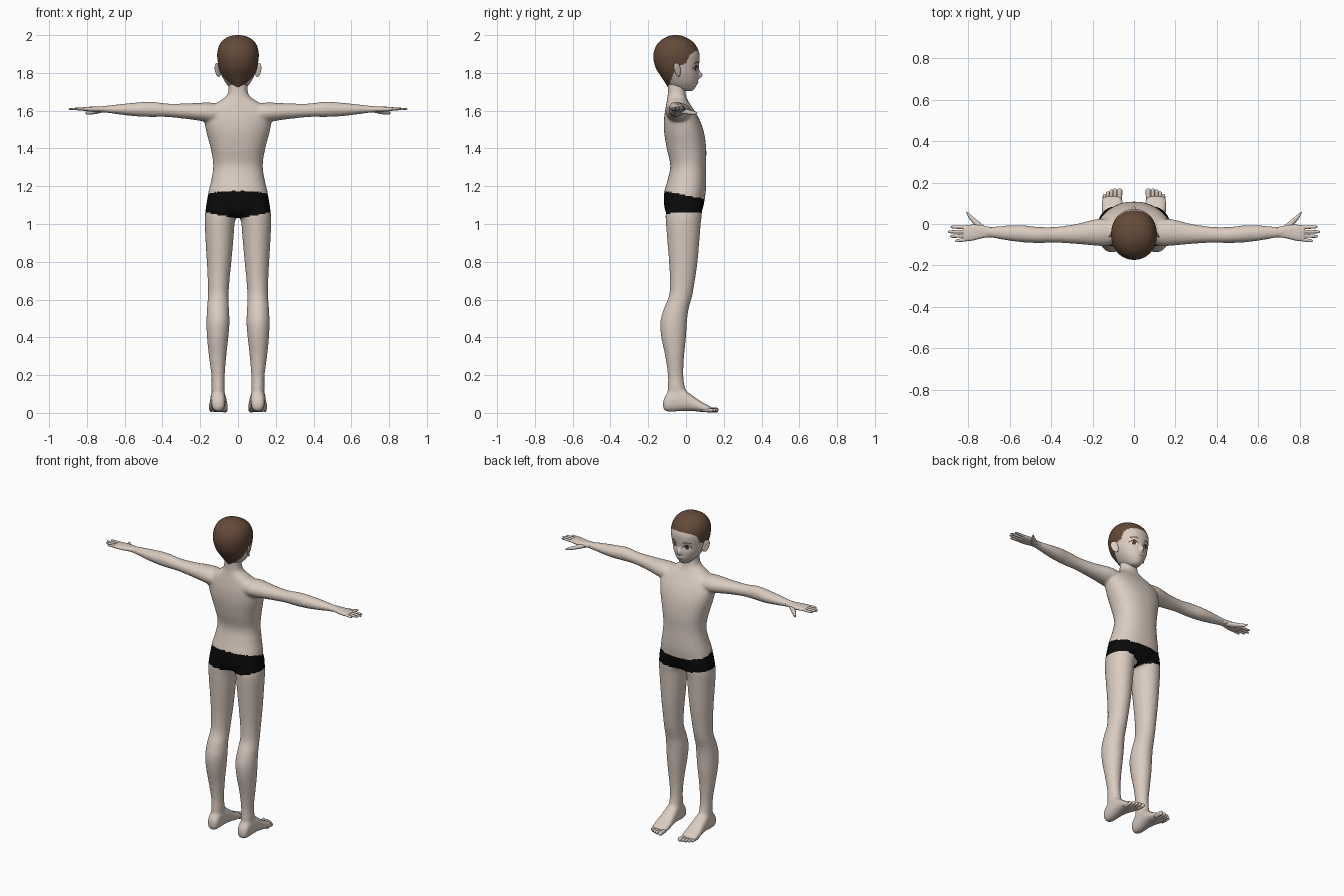
import bpy, bmesh, math


def material(name, rgb):
    m = bpy.data.materials.new(name)
    m.diffuse_color = (*rgb, 1)
    return m


skin = material("skin", (0.70, 0.60, 0.53))
hair = material("hair_brown", (0.125, 0.068, 0.04))
black = material("fabric_black", (0.003, 0.003, 0.003))
white = material("eye_white", (0.8, 0.78, 0.76))
iris = material("iris_brown", (0.14, 0.06, 0.03))
dark = material("lash_dark", (0.03, 0.016, 0.012))
lip = material("lip_line", (0.35, 0.19, 0.16))


def spline(rings, k):
    """Smooth rows of numbers with a Catmull-Rom curve."""
    out = []
    last = len(rings) - 1
    for i in range(last):
        p = [rings[max(0, min(last, i + d))] for d in (-1, 0, 1, 2)]
        for j in range(k):
            t = j / k
            out.append([0.5 * (2 * b + (c - a) * t + (2 * a - 5 * b + 4 * c - d) * t * t
                               + (3 * b - a - 3 * c + d) * t ** 3) for a, b, c, d in zip(*p)])
    out.append(list(rings[-1]))
    return out


def loft(bm, axis, rings, n=32, k=5, power=2.0, side=1):
    """Rings are (position, a_min, a_max, b_min, b_max) along an axis."""
    rows = []
    for t, a0, a1, b0, b1 in spline(rings, k):
        row = []
        for i in range(n):
            ang = 2 * math.pi * i / n
            c, s = math.cos(ang), math.sin(ang)
            a = (a0 + a1) / 2 + (a1 - a0) / 2 * math.copysign(abs(c) ** (2 / power), c)
            b = (b0 + b1) / 2 + (b1 - b0) / 2 * math.copysign(abs(s) ** (2 / power), s)
            x, y, z = {"x": (t, a, b), "y": (a, t, b), "z": (a, b, t)}[axis]
            row.append(bm.verts.new((x * side, y, z)))
        rows.append(row)
    for r, q in zip(rows, rows[1:]):
        for i in range(n):
            j = (i + 1) % n
            bm.faces.new((r[i], r[j], q[j], q[i]))
    bm.faces.new(rows[0])
    bm.faces.new(rows[-1])


def finish(name, bm, mats, mirror=False):
    bmesh.ops.recalc_face_normals(bm, faces=bm.faces)
    me = bpy.data.meshes.new(name)
    bm.to_mesh(me)
    bm.free()
    for m in mats:
        me.materials.append(m)
    for p in me.polygons:
        p.use_smooth = True
    ob = bpy.data.objects.new(name, me)
    bpy.context.collection.objects.link(ob)
    if mirror:
        ob.modifiers.new("mirror", "MIRROR").use_mirror_merge = False
    return ob


# Body: torso, legs, feet and arms blended into one skin
bm = bmesh.new()
torso = [(1.035, -0.10, 0.10, -0.07, 0.05), (1.07, -0.165, 0.165, -0.11, 0.085),
         (1.16, -0.158, 0.158, -0.116, 0.103), (1.23, -0.142, 0.142, -0.098, 0.107),
         (1.31, -0.131, 0.131, -0.083, 0.106), (1.40, -0.144, 0.144, -0.102, 0.107),
         (1.49, -0.168, 0.168, -0.116, 0.094), (1.56, -0.178, 0.178, -0.116, 0.068),
         (1.615, -0.158, 0.158, -0.108, 0.035), (1.65, -0.10, 0.10, -0.102, 0.012),
         (1.68, -0.06, 0.06, -0.097, 0.0), (1.72, -0.05, 0.05, -0.096, -0.005),
         (1.78, -0.05, 0.05, -0.10, -0.01)]
loft(bm, "z", torso, n=48, power=2.25)
leg = [(1.12, 0.02, 0.165, -0.10, 0.085), (1.05, 0.010, 0.175, -0.108, 0.084),
       (1.00, 0.018, 0.176, -0.106, 0.078), (0.90, 0.026, 0.171, -0.098, 0.070),
       (0.80, 0.035, 0.165, -0.090, 0.061), (0.70, 0.045, 0.160, -0.085, 0.047),
       (0.62, 0.050, 0.159, -0.090, 0.033), (0.55, 0.048, 0.164, -0.118, 0.014),
       (0.48, 0.045, 0.167, -0.136, 0.005), (0.40, 0.051, 0.164, -0.131, 0.000),
       (0.30, 0.062, 0.154, -0.110, -0.010), (0.20, 0.070, 0.141, -0.096, -0.014),
       (0.13, 0.070, 0.140, -0.097, -0.004), (0.07, 0.072, 0.138, -0.10, 0.02)]
foot = [(-0.121, 0.095, 0.115, 0.03, 0.06), (-0.112, 0.075, 0.135, 0.012, 0.085),
        (-0.08, 0.068, 0.142, 0.006, 0.12), (-0.02, 0.064, 0.146, 0.010, 0.128),
        (0.03, 0.058, 0.150, 0.010, 0.095), (0.08, 0.053, 0.156, 0.005, 0.060),
        (0.115, 0.054, 0.155, 0.004, 0.042), (0.135, 0.065, 0.143, 0.008, 0.030)]
arm = [(0.09, -0.10, 0.02, 1.54, 1.635), (0.15, -0.106, 0.026, 1.538, 1.643),
       (0.20, -0.103, 0.020, 1.546, 1.642), (0.28, -0.096, 0.000, 1.557, 1.638),
       (0.38, -0.090, -0.014, 1.567, 1.638), (0.46, -0.092, -0.014, 1.567, 1.648),
       (0.54, -0.088, -0.006, 1.570, 1.643), (0.62, -0.078, -0.008, 1.579, 1.635),
       (0.69, -0.066, -0.013, 1.588, 1.627), (0.74, -0.066, -0.010, 1.593, 1.622)]
for s in (1, -1):
    loft(bm, "z", leg, side=s)
    loft(bm, "y", foot, side=s, power=2.4)
    loft(bm, "x", arm, side=s)
body = finish("body", bm, [skin, black])
rm = body.modifiers.new("blend", "REMESH")
rm.mode, rm.voxel_size = "VOXEL", 0.008
sm = body.modifiers.new("soften", "SMOOTH")
sm.factor, sm.iterations = 0.5, 6
bpy.context.view_layer.update()
blended = bpy.data.meshes.new_from_object(body.evaluated_get(bpy.context.evaluated_depsgraph_get()))
body.modifiers.clear()
body.data = blended
blended.materials.clear()
for m in (skin, black):
    blended.materials.append(m)
# Swim trunks: a band coloured by height
for p in blended.polygons:
    x, y, z = p.center
    top = 1.152 - 0.20 * y
    bottom = 1.028 + 0.19 * abs(x) + 0.1 * max(y, 0)
    p.material_index = int(bottom < z < top)
    p.use_smooth = True

# Hands: flat palm, four fingers and a thumb
bm = bmesh.new()
palm = [(0.69, -0.062, -0.015, 1.591, 1.624), (0.73, -0.068, -0.008, 1.594, 1.622),
        (0.77, -0.078, -0.003, 1.594, 1.621), (0.81, -0.083, -0.006, 1.598, 1.620),
        (0.825, -0.078, -0.012, 1.602, 1.616)]
loft(bm, "x", palm, n=24, power=2.5)
for tip, y0, y1 in ((0.885, -0.016, -0.014), (0.897, -0.036, -0.038),
                    (0.888, -0.055, -0.060), (0.862, -0.073, -0.082)):
    finger = []
    for f, r in ((0, 0.009), (0.5, 0.0085), (0.85, 0.007), (0.97, 0.004), (1, 0.001)):
        y = y0 + (y1 - y0) * f
        finger.append((0.80 + (tip - 0.80) * f, y - r, y + r, 1.609 - r * 0.8, 1.609 + r * 0.8))
    loft(bm, "x", finger, n=12, k=3)
thumb = [(0.715, -0.045, -0.015, 1.592, 1.615), (0.745, -0.035, 0.010, 1.584, 1.611),
         (0.775, 0.002, 0.034, 1.580, 1.602), (0.797, 0.030, 0.053, 1.580, 1.597),
         (0.807, 0.050, 0.061, 1.584, 1.592)]
loft(bm, "x", thumb, n=16)
finish("hands", bm, [skin], mirror=True)

# Toes: large inner toe, then four shorter ones
bm = bmesh.new()
for x, tip, r in ((0.069, 0.172, 0.014), (0.091, 0.172, 0.0105), (0.109, 0.167, 0.0100),
                  (0.126, 0.158, 0.0095), (0.142, 0.145, 0.0095)):
    toe = [(tip - d, x - r * f, x + r * f, 0.014 - r * f, 0.016 + r * f)
           for d, f in ((0.06, 0.8), (0.025, 0.9), (0.01, 0.9), (0.003, 0.6), (0, 0.1))]
    loft(bm, "y", toe, n=14, k=3)
for v in bm.verts:
    v.co.z = max(v.co.z, 0.0)
finish("toes", bm, [skin], mirror=True)

# Head with a softly raised nose and shallow eye sockets
bm = bmesh.new()
head = [(1.703, -0.012, 0.012, -0.01, 0.025), (1.709, -0.028, 0.028, -0.04, 0.038),
        (1.725, -0.047, 0.047, -0.082, 0.051), (1.75, -0.067, 0.067, -0.108, 0.061),
        (1.785, -0.086, 0.086, -0.135, 0.066), (1.82, -0.099, 0.099, -0.157, 0.066),
        (1.86, -0.107, 0.107, -0.170, 0.071), (1.90, -0.110, 0.110, -0.172, 0.071),
        (1.94, -0.102, 0.102, -0.160, 0.056), (1.97, -0.083, 0.083, -0.136, 0.030),
        (1.99, -0.053, 0.053, -0.104, -0.006), (1.998, -0.026, 0.026, -0.08, -0.03),
        (2.0, -0.002, 0.002, -0.057, -0.053)]
loft(bm, "z", head, n=180, k=11, power=2.1)
for v in bm.verts:
    x, y, z = v.co
    if y > 0:
        h = 0.012 if z < 1.785 else 0.024
        v.co.y += 0.021 * math.exp(-(x / 0.011) ** 2 - ((z - 1.785) / h) ** 2)
        v.co.y -= 0.006 * math.exp(-((abs(x) - 0.043) / 0.02) ** 2 - ((z - 1.825) / 0.02) ** 2)
        v.co.y += 0.004 * math.exp(-(x / 0.02) ** 2 - ((z - 1.75) / 0.008) ** 2)


def hairline(y):
    """Lower edge of the hair: nape, behind the ear, temple, forehead."""
    pts = [(-0.2, 1.72), (-0.09, 1.735), (-0.065, 1.80), (-0.03, 1.84), (0.0, 1.85),
           (0.02, 1.895), (0.05, 1.915), (0.1, 1.925)]
    for (ya, za), (yb, zb) in zip(pts, pts[1:]):
        if y <= yb:
            return za + (zb - za) * (y - ya) / (yb - ya)
    return 1.925


def face_colour(x, y, z):
    u, w = (abs(x) - 0.044) / 0.023, z - 1.823
    if z > hairline(y):
        return 1
    if y < 0:
        return 0
    lid = 0.014 * (1 - u * u)
    if abs(u) < 1.1 and max(lid, 0) - 0.002 < w < max(lid, 0) + 0.004:
        return 4
    if abs(u) < 1 and -0.9 * lid < w < lid:
        r = math.hypot((abs(x) - 0.043) / 0.011, w / 0.014)
        return 4 if r < 0.45 else 3 if r < 1 else 2
    if abs(u) < 1.05 and abs(w - 0.034 + 0.006 * u * u) < 0.0028:
        return 1
    if abs(x) < 0.017 and abs(z - 1.750) < 0.0016:
        return 5
    return 0


for f in bm.faces:
    f.material_index = face_colour(*f.calc_center_median())
finish("head", bm, [skin, hair, white, iris, dark, lip])

# Nape hair tapering down the back of the neck
bm = bmesh.new()
nape = [(1.80, -0.060, 0.060, -0.145, -0.06), (1.77, -0.050, 0.050, -0.125, -0.06),
        (1.74, -0.030, 0.030, -0.106, -0.06), (1.725, -0.010, 0.010, -0.098, -0.07)]
loft(bm, "z", nape)
finish("nape_hair", bm, [hair])

# Ears: tilted flattened shells with a hollow
bm = bmesh.new()
bmesh.ops.create_uvsphere(bm, u_segments=24, v_segments=16, radius=1)
for v in bm.verts:
    a, b, c = v.co
    hollow = 0.5 * math.exp(-(b * b + c * c) * 3) if a > 0 else 0
    w = 0.8 + 0.25 * c
    v.co = (0.107 + 0.010 * (a - hollow) - 0.013 * b + 0.005 * c,
            -0.045 + 0.022 * b * w - 0.006 * c, 1.815 + 0.037 * c)
finish("ears", bm, [skin], mirror=True)
